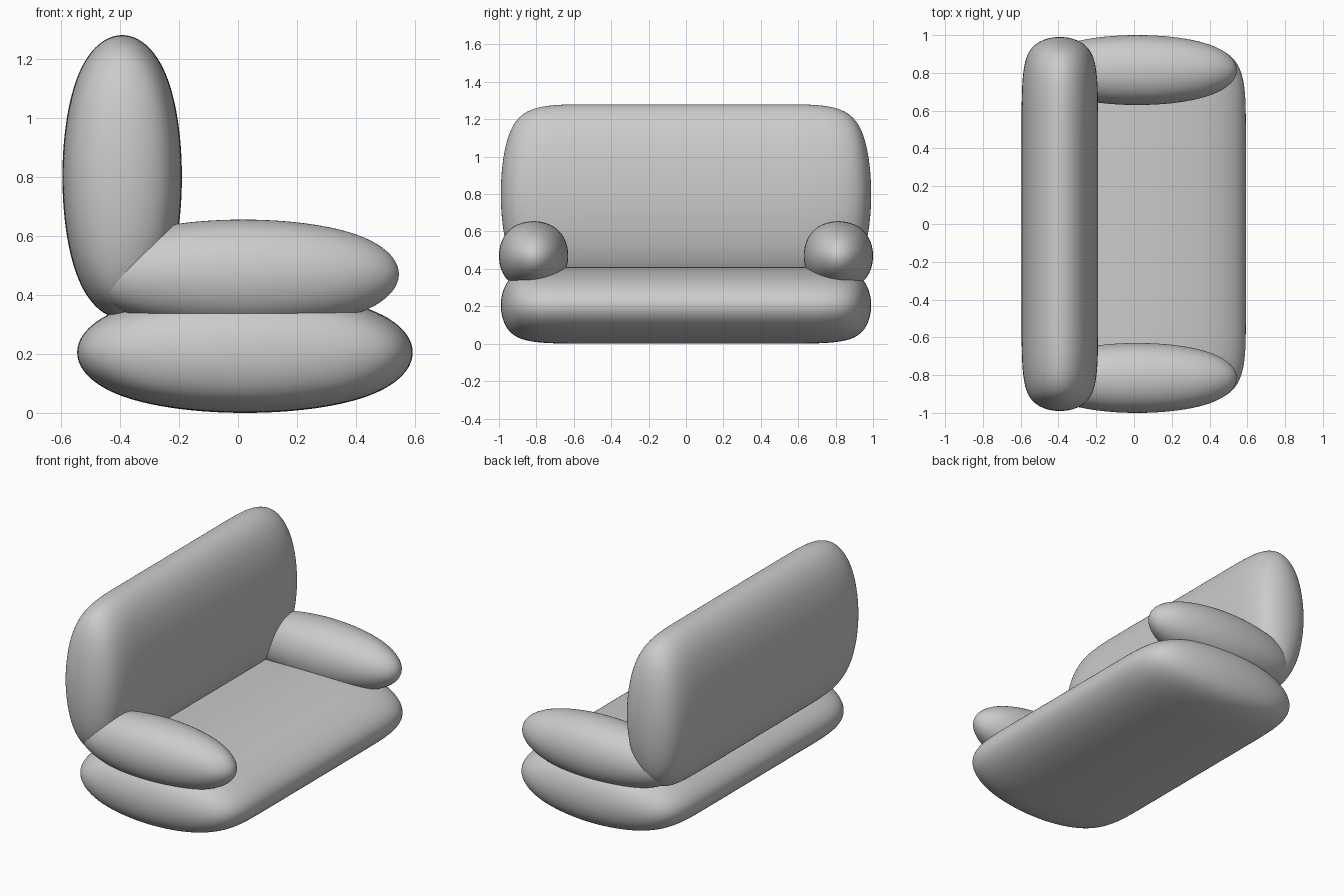
import bpy
import bmesh
from mathutils import Vector

if "Cube" in bpy.data.objects:
    bpy.data.objects.remove(bpy.data.objects["Cube"])


def cushion(name, lo, hi, loop=None):
    """Subdivision-smoothed box fitted to exact bounds; loop = y ratio of end loops."""
    bm = bmesh.new()
    ys = [-1, 1] if loop is None else [-1, -loop, loop, 1]
    rings = [[bm.verts.new((x, y, z)) for x, z in ((-1, -1), (1, -1), (1, 1), (-1, 1))]
             for y in ys]
    for a, b in zip(rings, rings[1:]):
        for i in range(4):
            j = (i + 1) % 4
            bm.faces.new((a[i], a[j], b[j], b[i]))
    bm.faces.new(rings[0])
    bm.faces.new(rings[-1])
    bmesh.ops.recalc_face_normals(bm, faces=bm.faces)
    mesh = bpy.data.meshes.new(name)
    bm.to_mesh(mesh)
    bm.free()
    obj = bpy.data.objects.new(name, mesh)
    bpy.context.collection.objects.link(obj)
    bpy.context.view_layer.objects.active = obj
    mod = obj.modifiers.new("Smooth", 'SUBSURF')
    mod.levels = mod.render_levels = 5
    bpy.ops.object.modifier_apply(modifier=mod.name)

    # fit the rounded shape to the wanted bounds
    verts = obj.data.vertices
    half = [max(abs(v.co[k]) for v in verts) for k in range(3)]
    for v in verts:
        v.co = Vector([(lo[k] + hi[k]) / 2 + v.co[k] / half[k] * (hi[k] - lo[k]) / 2
                       for k in range(3)])
    for p in obj.data.polygons:
        p.use_smooth = True
    return obj


# Seat and backrest: long pads with rounded ends
cushion("seat", (-0.545, -0.99, 0.0), (0.592, 0.99, 0.41), 0.62)
cushion("backrest", (-0.595, -0.99, 0.32), (-0.19, 0.99, 1.28), 0.62)

# Armrests: egg-shaped bolsters at both ends
cushion("armrest_near", (-0.51, -1.0, 0.285), (0.545, -0.63, 0.655))
cushion("armrest_far", (-0.51, 0.63, 0.285), (0.545, 1.0, 0.655))
